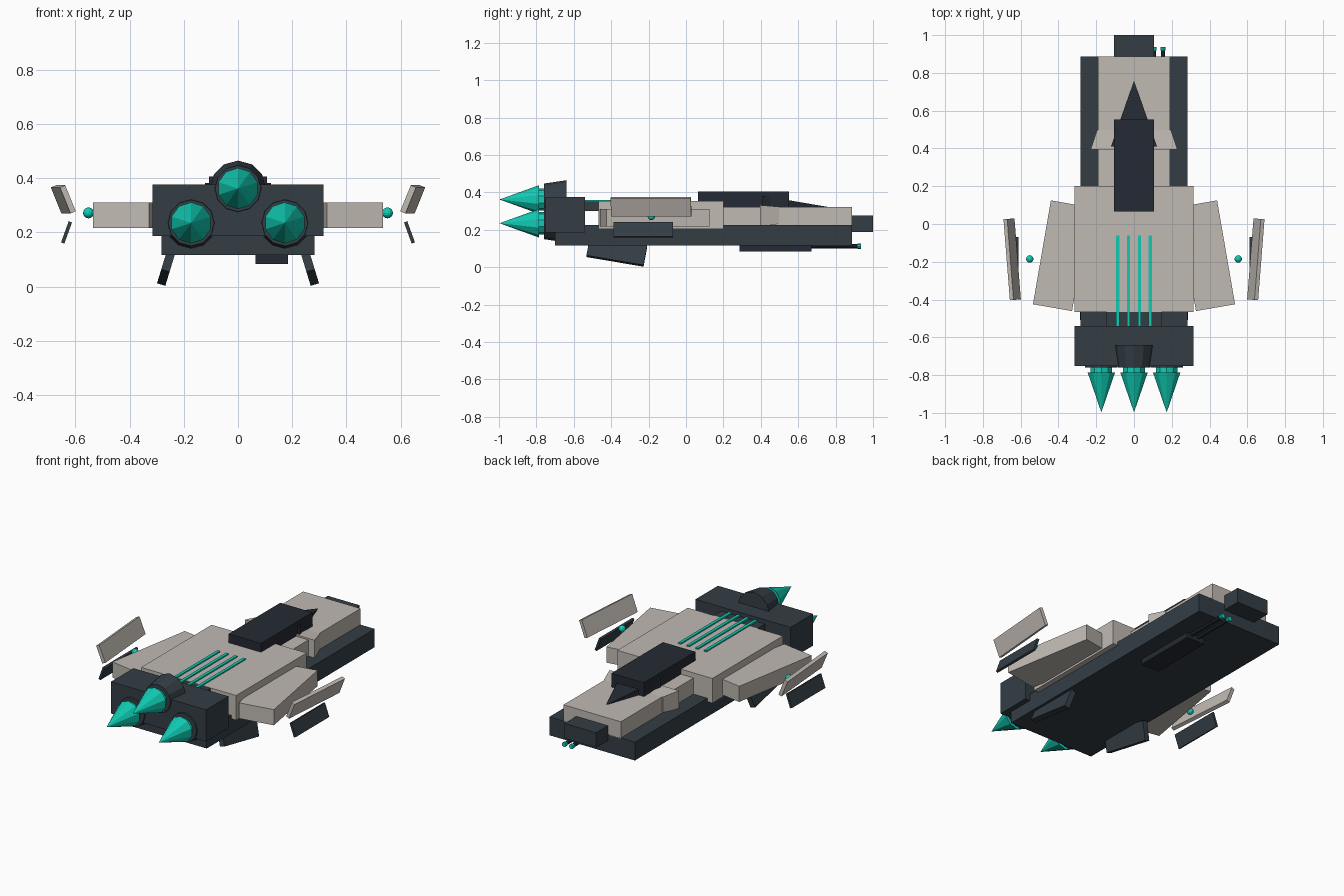
import bpy, bmesh
from math import radians
from mathutils import Matrix, Vector, Euler

if "Cube" in bpy.data.objects:
    bpy.data.objects.remove(bpy.data.objects["Cube"])


def material(name, rgb):
    m = bpy.data.materials.new(name)
    m.diffuse_color = (*rgb, 1)
    m.use_nodes = True
    m.node_tree.nodes["Principled BSDF"].inputs["Base Color"].default_value = m.diffuse_color
    return m


SLATE = material("slate", (0.033, 0.048, 0.06))
BEIGE = material("beige", (0.53, 0.49, 0.45))
BLACK = material("black", (0.018, 0.023, 0.033))
TEAL = material("teal", (0.005, 0.60, 0.45))


def finish(name, bm, mat, mirror=False):
    bmesh.ops.remove_doubles(bm, verts=bm.verts, dist=1e-5)
    bmesh.ops.recalc_face_normals(bm, faces=bm.faces)
    me = bpy.data.meshes.new(name)
    bm.to_mesh(me)
    bm.free()
    me.materials.append(mat)
    ob = bpy.data.objects.new(name, me)
    bpy.context.collection.objects.link(ob)
    if mirror:
        ob.modifiers.new("mirror", 'MIRROR').use_mirror_merge = False
    return ob


def block(name, mat, x, y, z):
    """Axis-aligned box from (min, max) ranges."""
    c = Vector([(a + b) / 2 for a, b in (x, y, z)])
    s = [b - a for a, b in (x, y, z)]
    bm = bmesh.new()
    bmesh.ops.create_cube(bm, size=1, matrix=Matrix.Translation(c) @ Matrix.Diagonal((*s, 1)))
    return finish(name, bm, mat)


def plate(name, mat, loc, size, rot):
    """Tilted box, mirrored to the other side."""
    bm = bmesh.new()
    m = Matrix.LocRotScale(Vector(loc), Euler([radians(a) for a in rot]), Vector(size))
    bmesh.ops.create_cube(bm, size=1, matrix=m)
    return finish(name, bm, mat, True)


def tube(name, mat, x, z, y0, y1, r0, r1, sides):
    """Cylinder, cone or frustum along y."""
    bm = bmesh.new()
    m = Matrix.Translation((x, (y0 + y1) / 2, z)) @ Matrix.Rotation(radians(-90), 4, 'X')
    bmesh.ops.create_cone(bm, cap_ends=True, segments=sides, radius1=r0, radius2=r1,
                          depth=y1 - y0, matrix=m)
    return finish(name, bm, mat)


def loft(name, mat, z, y0, hx0, hz0, y1, hx1, hz1):
    """Rectangular frustum along y, given half widths and half heights."""
    bm = bmesh.new()
    for y, hx, hz in ((y0, hx0, hz0), (y1, hx1, hz1)):
        for sx, sz in ((-1, -1), (1, -1), (1, 1), (-1, 1)):
            bm.verts.new((sx * hx, y, z + sz * hz))
    bmesh.ops.convex_hull(bm, input=bm.verts)
    bmesh.ops.dissolve_limit(bm, angle_limit=0.01, verts=bm.verts, edges=bm.edges)
    return finish(name, bm, mat)


# Hull
block("lower_hull", SLATE, (-.283, .283), (-.70, .888), (.116, .226))
block("forward_hull", BEIGE, (-.19, .19), (.15, .888), (.22, .323))
block("main_body", BEIGE, (-.315, .315), (-.467, .2), (.205, .353))
block("nose_block", SLATE, (-.105, .105), (.86, 1.0), (.188, .277))
block("engine_block", SLATE, (-.315, .315), (-.752, -.54), (.186, .376))
loft("neck_collar", BEIGE, .277, .395, .23, .055, .498, .195, .046)

# Cockpit with pointed windscreen
block("cockpit", BLACK, (-.107, .107), (.065, .552), (.31, .406))
loft("windscreen", BLACK, .322, .41, .122, .06, .76, 0, 0)

# Vent and its glowing strips
block("vent", SLATE, (-.145, .145), (-.55, -.10), (.30, .351))
for i, x in enumerate((-.085, -.029, .029, .085)):
    block(f"vent_strip_{i}", TEAL, (x - .009, x + .009), (-.54, -.06), (.342, .36))

# Wings: flat profile extruded upward
bm = bmesh.new()
f = bm.faces.new([bm.verts.new((x, y, .217)) for x, y in
                  ((.44, .125), (.535, -.425), (.328, -.461), (.233, .089))])
up = bmesh.ops.extrude_face_region(bm, geom=[f])["geom"]
bmesh.ops.translate(bm, vec=(0, 0, .094), verts=[v for v in up if isinstance(v, bmesh.types.BMVert)])
finish("wings", bm, BEIGE, True)

# Floating side panels, lights and belly fins
plate("upper_side_panels", BEIGE, (.645, -.187, .322), (.021, .43, .104), (0, 22, -4.5))
plate("lower_side_panels", SLATE, (.633, -.228, .2), (.013, .318, .083), (0, -20, 0))
plate("belly_fins", SLATE, (.26, -.37, .085), (.032, .31, .11), (-10, -17, 0))
bm = bmesh.new()
bmesh.ops.create_uvsphere(bm, u_segments=12, v_segments=8, radius=.02,
                          matrix=Matrix.Translation((.552, -.185, .272)))
finish("side_lights", bm, TEAL, True)

# Engines
for i, (x, z) in enumerate(((-.173, .235), (0, .362), (.173, .235))):
    tube(f"nozzle_{i}", SLATE, x, z, -.76, -.64, .085, .103, 12)
    tube(f"exhaust_core_{i}", TEAL, x, z, -.80, -.74, .06, .06, 10)
    tube(f"exhaust_flame_{i}", TEAL, x, z, -.997, -.787, 0, .076, 10)

# Belly gun
block("gun_housing", BLACK, (.065, .185), (.285, .67), (.084, .125))
for i, x in enumerate((.106, .154)):
    tube(f"gun_barrel_{i}", BLACK, x, .112, .6, .925, .011, .011, 8)
    tube(f"gun_tip_{i}", TEAL, x, .112, .918, .936, .014, .014, 8)
